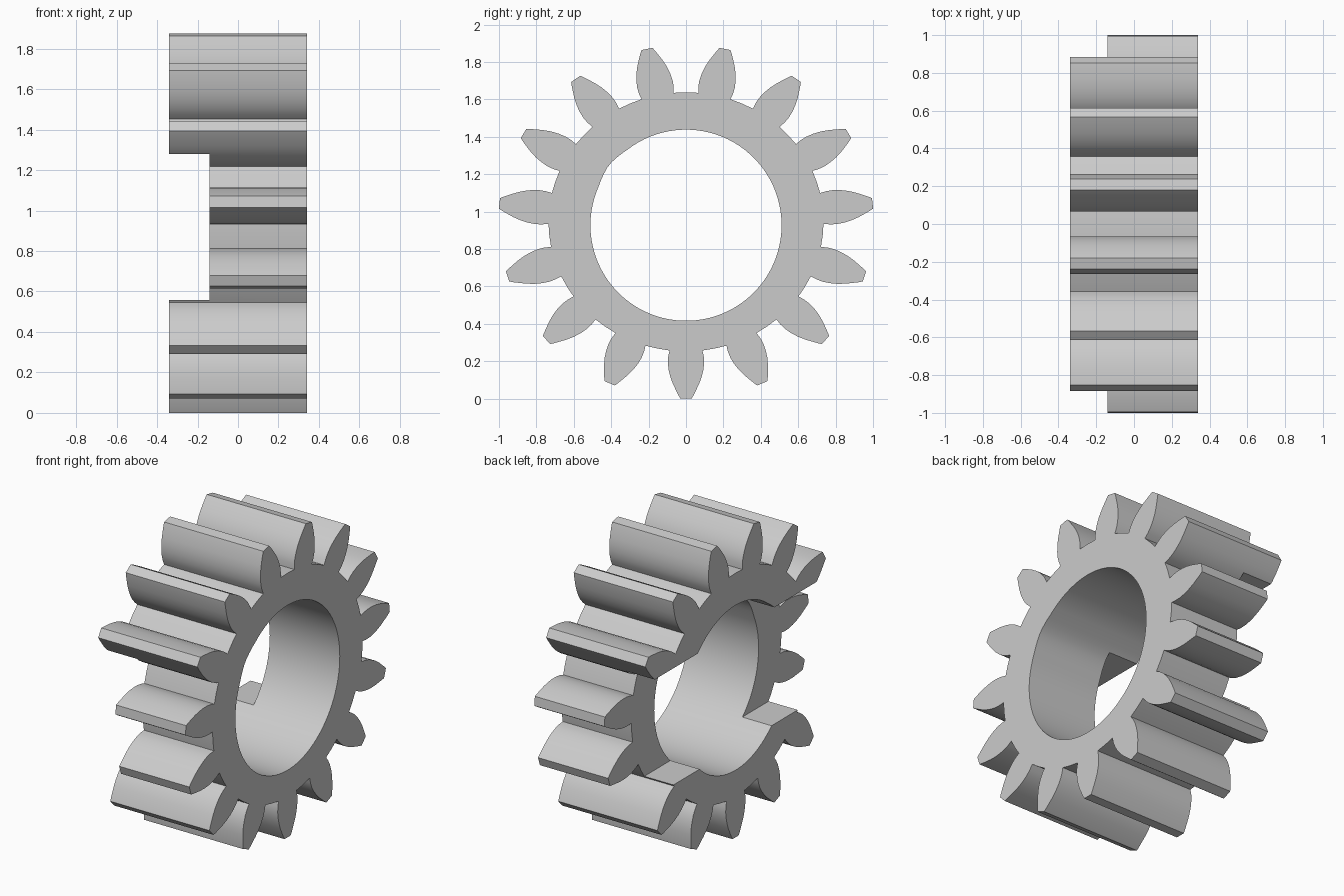
import bpy, bmesh, math

TEETH = 15
CENTER_Z, SQUASH = 0.945, 0.942       # gear outline is slightly flattened
HOLE_Z, HOLE_R = 0.927, 0.511
HALF_W = 0.34

if "Cube" in bpy.data.objects:
    bpy.data.objects.remove(bpy.data.objects["Cube"], do_unlink=True)

# single grey material
grey = bpy.data.materials.new("plain grey")
grey.use_nodes = True
grey.diffuse_color = (0.6, 0.6, 0.6, 1)
grey.node_tree.nodes["Principled BSDF"].inputs["Base Color"].default_value = (0.6, 0.6, 0.6, 1)


def prism(name, outline, x0, x1):
    """Extrude a (y, z) outline along x."""
    bm = bmesh.new()
    face = bm.faces.new([bm.verts.new((x0, y, z)) for y, z in outline])
    ext = bmesh.ops.extrude_face_region(bm, geom=[face])
    moved = [g for g in ext["geom"] if isinstance(g, bmesh.types.BMVert)]
    bmesh.ops.translate(bm, verts=moved, vec=(x1 - x0, 0, 0))
    bmesh.ops.recalc_face_normals(bm, faces=bm.faces)
    mesh = bpy.data.meshes.new(name)
    bm.to_mesh(mesh)
    bm.free()
    mesh.materials.append(grey)
    obj = bpy.data.objects.new(name, mesh)
    bpy.context.collection.objects.link(obj)
    return obj


# toothed outline: (radius, half width) along one tooth flank
flank = [(0.73, 0.088), (0.765, 0.095), (0.80, 0.097), (0.84, 0.093), (0.88, 0.084),
         (0.92, 0.07), (0.955, 0.054), (0.985, 0.04), (1.003, 0.03)]
tooth = [(r, -w) for r, w in flank] + [(r, w) for r, w in reversed(flank)]
outline = []
for i in range(TEETH):
    a = math.radians(-90 + i * 360 / TEETH)
    gap = a + math.pi / TEETH
    for r, w in tooth:
        outline.append((r * math.cos(a) - w * math.sin(a), r * math.sin(a) + w * math.cos(a)))
    outline.append((0.735 * math.cos(gap), 0.735 * math.sin(gap)))
outline = [(y, CENTER_Z + SQUASH * z) for y, z in outline]
gear = prism("gear", outline, -HALF_W, HALF_W)

# round bore with a slight corner on one side
bore = []
for i in range(90):
    a = i * 4
    r = HOLE_R + max(0, 0.012 * (1 - abs(a - 142) / 14))
    bore.append((r * math.cos(math.radians(a)), HOLE_Z + r * math.sin(math.radians(a))))
bore_cutter = prism("bore_cutter", bore, -0.5, 0.5)

# wide slot across one end
slot_cutter = prism("slot_cutter", [(-1.2, 0.557), (1.2, 0.557), (1.2, 1.28), (-1.2, 1.28)],
                    -0.6, -0.14)

for cutter in (bore_cutter, slot_cutter):
    cutter.hide_render = True
    mod = gear.modifiers.new(cutter.name, "BOOLEAN")
    mod.operation = "DIFFERENCE"
    mod.solver = "EXACT"
    mod.object = cutter

# bake the cuts, then drop the cutters
bpy.context.view_layer.update()
baked = bpy.data.meshes.new_from_object(gear.evaluated_get(bpy.context.evaluated_depsgraph_get()))
gear.modifiers.clear()
gear.data = baked
for cutter in (bore_cutter, slot_cutter):
    bpy.data.objects.remove(cutter, do_unlink=True)

# smooth flanks and bore, crisp edges elsewhere
bpy.ops.object.select_all(action="DESELECT")
gear.select_set(True)
bpy.context.view_layer.objects.active = gear
bpy.ops.object.shade_smooth_by_angle(angle=math.radians(25))
